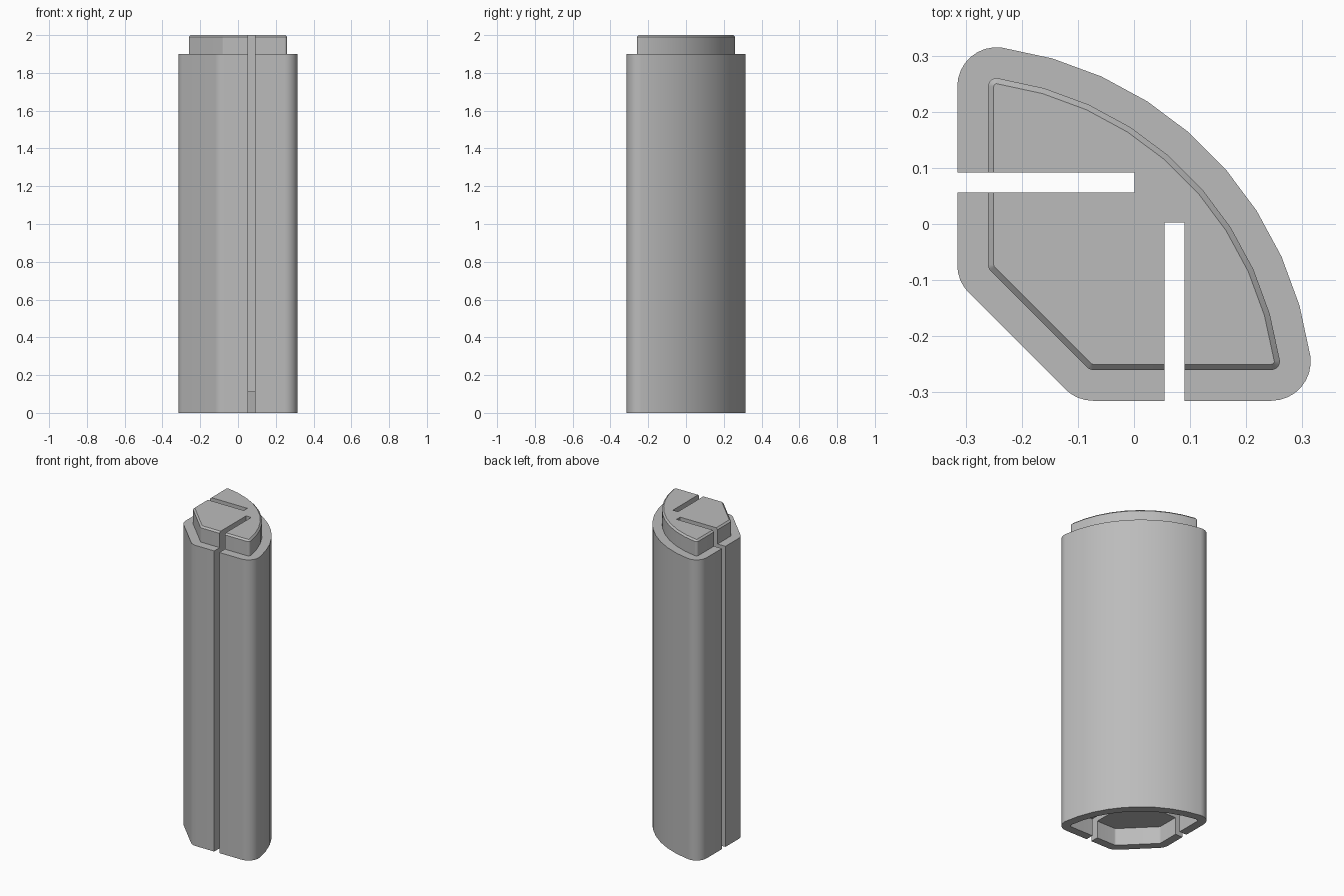
import bpy
import bmesh
from math import radians, cos, sin

if "Cube" in bpy.data.objects:
    bpy.data.objects.remove(bpy.data.objects["Cube"], do_unlink=True)

# Core outline: a quarter round with one clipped corner
CORE = 0.245      # corner distance from the middle
CLIP = -0.073     # where the clipped corner starts
HUB = -0.323      # centre of the big curve
SWEEP = 0.573     # radius of the big curve
TILT = 7.8        # angle at which the big curve meets its corners


def arc(cx, cy, r, start, end, segs, inner=False):
    steps = range(1, segs) if inner else range(segs + 1)
    angles = [radians(start + (end - start) * i / segs) for i in steps]
    return [(cx + r * cos(a), cy + r * sin(a)) for a in angles]


def outline(offset):
    """Core outline grown outward by offset, with rounded corners."""
    return (arc(CORE, -CORE, offset, -90, TILT, 8)
            + arc(HUB, HUB, SWEEP + offset, TILT, 90 - TILT, 9, inner=True)
            + arc(-CORE, CORE, offset, 90 - TILT, 180, 8)
            + arc(-CORE, CLIP, offset, 180, 225, 4)
            + arc(CLIP, -CORE, offset, 225, 270, 4))


# Grey material
grey = bpy.data.materials.new("plain grey")
grey.use_nodes = True
colour = (0.5, 0.5, 0.5, 1)
grey.diffuse_color = colour
grey.node_tree.nodes["Principled BSDF"].inputs["Base Color"].default_value = colour

# Post: socket ceiling, socket mouth, outer wall, shoulder, plug, plug bevel
bm = bmesh.new()
levels = [(0.018, 0.11), (0.018, 0), (0.07, 0), (0.07, 1.9),
          (0.015, 1.9), (0.015, 1.99), (0.005, 2)]
rings = [[bm.verts.new((x, y, z)) for x, y in outline(off)] for off, z in levels]
for low, high in zip(rings, rings[1:]):
    for i in range(len(low)):
        j = (i + 1) % len(low)
        bm.faces.new((low[i], low[j], high[j], high[i]))
bm.faces.new(rings[0][::-1])
bm.faces.new(rings[-1])
bmesh.ops.recalc_face_normals(bm, faces=bm.faces)
mesh = bpy.data.meshes.new("slotted_post")
bm.to_mesh(mesh)
bm.free()
post = bpy.data.objects.new("slotted_post", mesh)
bpy.context.collection.objects.link(post)
mesh.materials.append(grey)


# Two full height slots, one from the front and one from the side
def cut_slot(name, centre, size):
    bpy.ops.mesh.primitive_cube_add(size=1, location=centre)
    cutter = bpy.context.object
    cutter.name = name
    cutter.scale = size
    cutter.hide_render = True
    cutter.data.materials.append(grey)
    bpy.context.view_layer.update()
    cut = post.modifiers.new(name, "BOOLEAN")
    cut.operation = "DIFFERENCE"
    cut.solver = "EXACT"
    cut.object = cutter
    bpy.ops.object.select_all(action="DESELECT")
    post.select_set(True)
    bpy.context.view_layer.objects.active = post
    bpy.ops.object.modifier_apply(modifier=cut.name)
    bpy.data.objects.remove(cutter, do_unlink=True)


cut_slot("front_slot", (0.072, -0.247, 1), (0.036, 0.5, 3))
cut_slot("side_slot", (-0.249, 0.074, 1), (0.5, 0.036, 3))

post.select_set(True)
bpy.context.view_layer.objects.active = post
bpy.ops.object.shade_smooth_by_angle(angle=radians(30))
